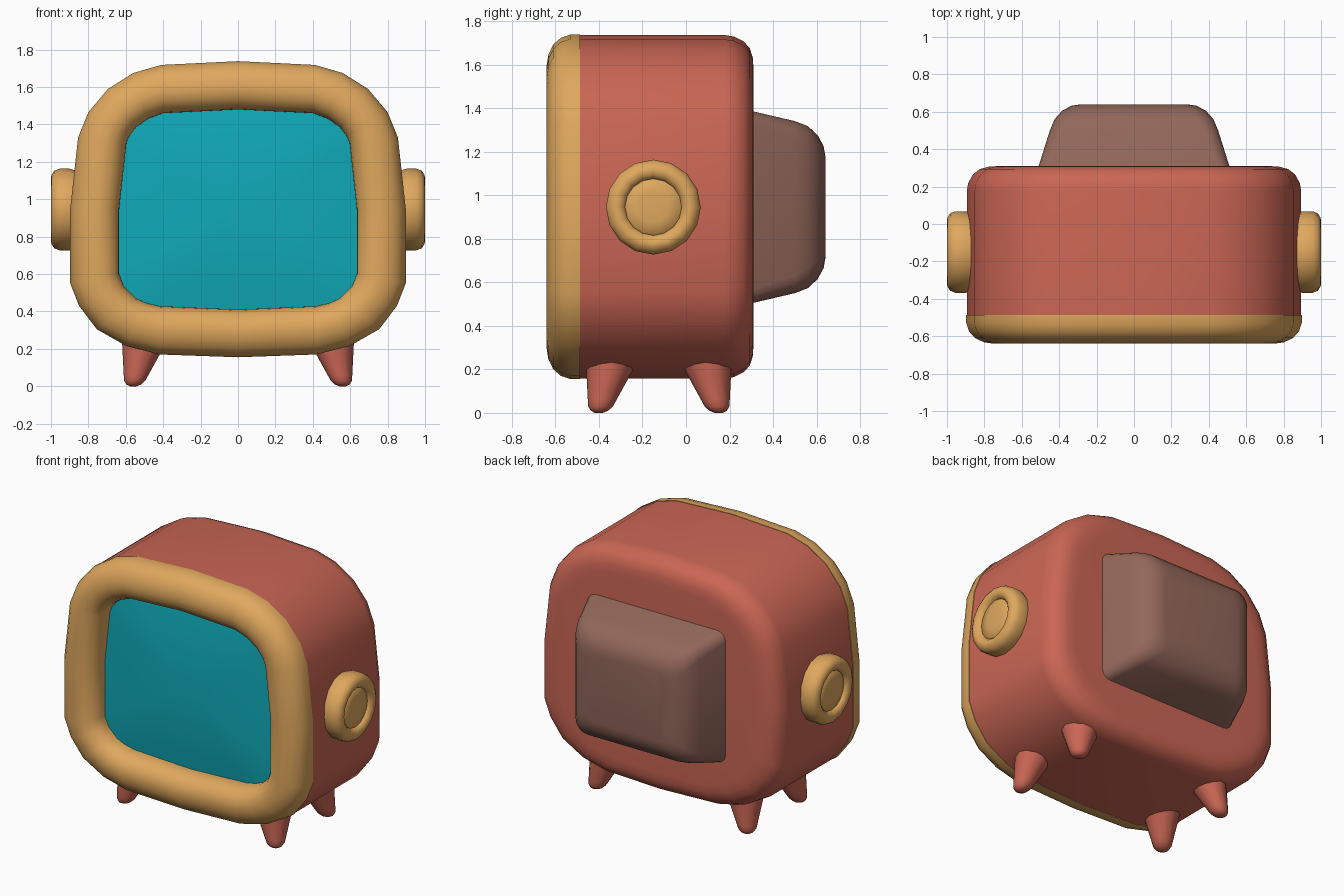
import bpy, bmesh, math
from mathutils import Vector

if "Cube" in bpy.data.objects:
    bpy.data.objects.remove(bpy.data.objects["Cube"])


def material(name, rgb):
    m = bpy.data.materials.new(name)
    m.diffuse_color = (*rgb, 1)
    m.use_nodes = True
    m.node_tree.nodes["Principled BSDF"].inputs["Base Color"].default_value = m.diffuse_color
    return m


RED = material("brick red", (0.591, 0.133, 0.089))
GOLD = material("warm gold", (0.745, 0.392, 0.112))
TEAL = material("teal glass", (0.005, 0.402, 0.485))
BROWN = material("dusty brown", (0.287, 0.136, 0.102))


def loft(name, rings, mat, closed=False, angle=40):
    """Skin a list of equal-length point rings; cap the ends unless closed."""
    bm = bmesh.new()
    vr = [[bm.verts.new(p) for p in r] for r in rings]
    n = len(rings[0])
    pairs = list(zip(vr, vr[1:]))
    if closed:
        pairs.append((vr[-1], vr[0]))
    else:
        bm.faces.new(vr[0])
        bm.faces.new(vr[-1])
    for a, b in pairs:
        for i in range(n):
            j = (i + 1) % n
            bm.faces.new((a[i], a[j], b[j], b[i]))
    bmesh.ops.recalc_face_normals(bm, faces=bm.faces)
    me = bpy.data.meshes.new(name)
    bm.to_mesh(me)
    bm.free()
    me.materials.append(mat)
    ob = bpy.data.objects.new(name, me)
    bpy.context.collection.objects.link(ob)
    bpy.ops.object.select_all(action='DESELECT')
    ob.select_set(True)
    bpy.context.view_layer.objects.active = ob
    bpy.ops.object.shade_smooth_by_angle(angle=math.radians(angle))
    return ob


# Right halves of the shell outline and of the screen opening (x, z), top to bottom
OUTER = [(0, 1.738), (.41, 1.718), (.56, 1.675), (.695, 1.59), (.80, 1.465),
         (.855, 1.33), (.897, .95), (.897, .55), (.85, .43), (.755, .305),
         (.597, .215), (.42, .17), (0, .155)]
INNER = [(0, 1.48), (.40, 1.46), (.48, 1.43), (.545, 1.385), (.58, 1.34),
         (.597, 1.30), (.635, .95), (.635, .60), (.61, .535), (.545, .47),
         (.49, .445), (.417, .428), (0, .41)]
CZ = 0.945


def outline(t, y, s=1.0):
    """Ring blended from OUTER (t=0) to INNER (t=1), scaled about the centre."""
    half = [((a[0] + (b[0] - a[0]) * t) * s,
             CZ + (a[1] + (b[1] - a[1]) * t - CZ) * s)
            for a, b in zip(OUTER, INNER)]
    full = half + [(-x, z) for x, z in half[-2:0:-1]]
    return [(x, y, z) for x, z in full]


# Main shell with rounded back edge
loft("body", [outline(0, y, s) for y, s in
              ((-.488, .996), (.18, .996), (.22, .988), (.265, .96),
               (.293, .92), (.307, .865), (.31, .80))], RED)

# Rounded front frame
loft("front_frame", [outline(t, y) for t, y in
                     ((0, -.487), (0, -.53), (.06, -.575), (.18, -.61),
                      (.36, -.632), (.55, -.64), (.74, -.63), (.90, -.60),
                      (.98, -.56), (1, -.53), (1, -.487))], GOLD, closed=True)

# Slightly bulging screen
loft("screen", [outline(1, -.488, 1.005)] +
     [outline(1, -.54 + .04 * s * s, s * 1.005) for s in (1, .8, .6, .4, .2)], TEAL)


# Tapered tube housing at the back
def rounded_rect(y, w, h, r, steps=4):
    pts = []
    for k, (sx, sz) in enumerate(((1, 1), (-1, 1), (-1, -1), (1, -1))):
        for i in range(steps + 1):
            a = math.radians(90 * (k + i / steps))
            pts.append((sx * (w - r) + r * math.cos(a), y,
                        CZ + sz * (h - r) + r * math.sin(a)))
    return pts


loft("back_housing", [rounded_rect(*p) for p in
                      ((.29, .516, .444, .06), (.50, .45, .395, .08),
                       (.56, .425, .372, .09), (.605, .385, .33, .09),
                       (.632, .335, .28, .08), (.64, .285, .235, .06))], BROWN)


# Round side knobs with a recessed centre disc, 16 sides
KNOB = ((.84, .20), (.90, .218), (.955, .218), (.983, .207), (.997, .185), (1, .17),
        (.995, .15), (.982, .135), (.97, .13), (.973, .128), (.98, .07))
for side, label in ((1, "right"), (-1, "left")):
    rings = []
    for x, r in KNOB:
        rings.append([(side * x, -.15 + r * math.cos(math.tau * i / 16),
                       CZ + r * math.sin(math.tau * i / 16)) for i in range(16)])
    loft(label + "_knob", rings, GOLD, angle=50)

# Four splayed tapered feet with rounded tips: (height, radius)
FOOT = ((.29, .135), (.20, .108), (.06, .066), (.03, .057), (.01, .04), (0, .018))
for sx, lx in ((1, "right"), (-1, "left")):
    for sy, ly, y0 in ((-1, "front", -.40), (1, "back", .15)):
        rings = []
        for z, r in FOOT:
            c = Vector((sx * (.56 - .25 * z), y0 - sy * .25 * z, z))
            rings.append([c + Vector((r * math.cos(math.tau * i / 12),
                                      r * math.sin(math.tau * i / 12), 0))
                          for i in range(12)])
        loft(ly + "_" + lx + "_foot", rings, RED, angle=60)
